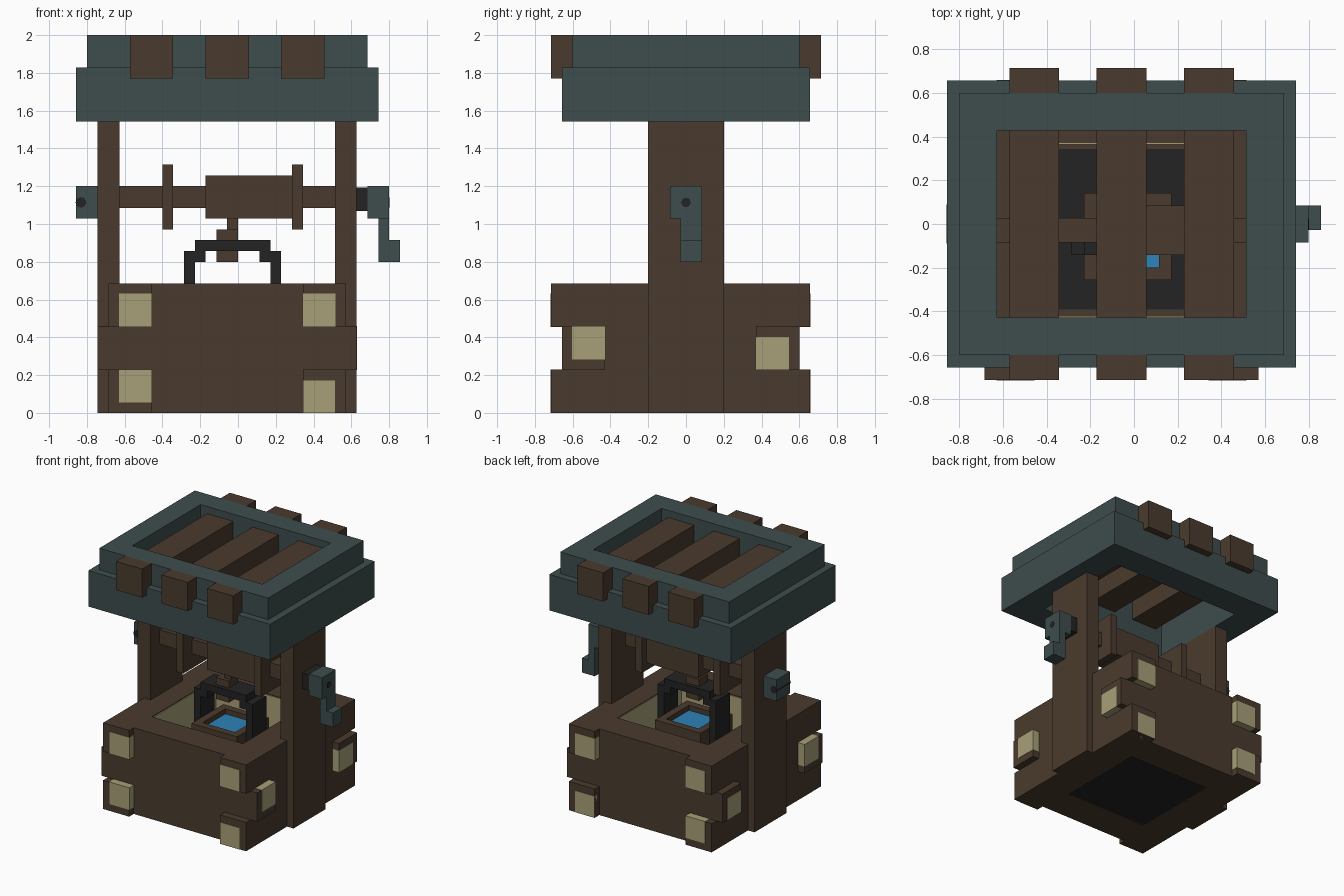
import bpy, bmesh
from math import pi
from mathutils import Matrix, Vector

old = bpy.data.objects.get("Cube")
if old:
    bpy.data.objects.remove(old, do_unlink=True)

U = 2 / 35                      # one block unit
ORIGIN = Vector((15, 12.5, 0))  # grid point that sits on the world origin


def pos(x, y, z):
    return (Vector((x, y, z)) - ORIGIN) * U


def material(name, rgb):
    col = [(c / 255 / 12.92) if c < 11 else ((c / 255 + 0.055) / 1.055) ** 2.4 for c in rgb]
    m = bpy.data.materials.new(name)
    m.use_nodes = True
    m.diffuse_color = (*col, 1)
    m.node_tree.nodes["Principled BSDF"].inputs["Base Color"].default_value = (*col, 1)
    return m


WOOD = material("dark wood", (74, 59, 46))
TEAL = material("slate teal", (62, 77, 77))
STONE = material("pale stone", (168, 160, 120))
IRON = material("black iron", (35, 35, 35))
WATER = material("blue water", (46, 130, 184))


def finish(name, bm, mat):
    bmesh.ops.recalc_face_normals(bm, faces=bm.faces)
    me = bpy.data.meshes.new(name)
    bm.to_mesh(me)
    bm.free()
    me.materials.append(mat)
    ob = bpy.data.objects.new(name, me)
    bpy.context.scene.collection.objects.link(ob)
    return ob


def box(name, mat, xs, ys, zs, grow=0.0):
    """Block spanning the given unit ranges."""
    lo = pos(xs[0] - grow, ys[0] - grow, zs[0] - grow)
    hi = pos(xs[1] + grow, ys[1] + grow, zs[1] + grow)
    bm = bmesh.new()
    bmesh.ops.create_cube(bm, size=1)
    for v in bm.verts:
        v.co = Vector([(lo[i] + hi[i]) / 2 + v.co[i] * (hi[i] - lo[i]) for i in range(3)])
    return finish(name, bm, mat)


def ring(name, mat, xs, ys, hole_x, hole_y, zs):
    """Rectangular frame with a rectangular hole."""
    bm = bmesh.new()

    def loop(rx, ry, z):
        corners = ((0, 0), (1, 0), (1, 1), (0, 1))
        return [bm.verts.new(pos(rx[i], ry[j], z)) for i, j in corners]

    loops = [loop(xs, ys, zs[0]), loop(xs, ys, zs[1]),
             loop(hole_x, hole_y, zs[1]), loop(hole_x, hole_y, zs[0])]
    for a, b in zip(loops, loops[1:] + loops[:1]):
        for k in range(4):
            n = (k + 1) % 4
            bm.faces.new((a[k], a[n], b[n], b[k]))
    return finish(name, bm, mat)


def rod(name, mat, centre, radius, length, axis):
    bm = bmesh.new()
    turn = Matrix.Rotation(pi / 2, 4, "Y" if axis == "x" else "X")
    bmesh.ops.create_cone(bm, cap_ends=True, segments=8, radius1=radius * U,
                          radius2=radius * U, depth=length * U,
                          matrix=Matrix.Translation(pos(*centre)) @ turn)
    return finish(name, bm, mat)


def flip(r, total, on):
    return (total - r[1], total - r[0]) if on else r


# Well body with open shaft
ring("well_body", WOOD, (3, 25), (1, 23), (7, 21), (5, 19), (0, 12))
ring("shaft_floor_rim", WOOD, (7, 21), (5, 19), (7.6, 20.4), (5.65, 18.5), (0, 1))
box("shaft_floor", IRON, (7.6, 20.4), (5.65, 18.5), (0.1, 0.9))
for mx in (False, True):
    box("shaft_lining_side", STONE, flip((7, 7.12), 28, mx), (5, 19), (1, 11.9))
for my in (False, True):
    box("shaft_lining_end", STONE, (7, 21), flip((5, 5.12), 24, my), (1, 11.9))

# Interlocking corner blocks with inlaid stones
for mx in (False, True):
    for my in (False, True):
        bx, sx = flip((3, 7), 28, mx), flip((4, 7), 28, mx)
        by = flip((0, 1), 24, my)
        for z, sz in ((8, 8), (0, 0 if mx else 1)):
            box("corner_block", WOOD, bx, by, (z, z + 4))
            box("corner_stone", STONE, sx, by, (sz, sz + 3), 0.04 if sz else 0.0)
            if not sz:
                box("corner_stone_face", STONE, sx, flip((-0.05, 0.5), 24, my), (sz, sz + 3))
        cx = flip((2, 3), 28, mx)
        box("side_block", WOOD, cx, flip((1, 5), 24, my), (4, 8))
        low = 4 if my else 5
        box("side_stone", STONE, cx, flip((2, 5), 24, my), (low, low + 3), 0.04)

# Posts
for mx in (False, True):
    box("post", WOOD, flip((2, 4), 28, mx), (9, 16), (0, 27))

# Roof frame, slats and beam ends
ring("roof_lower_frame", TEAL, (0, 28), (1, 24), (4, 24), (5, 20), (27, 32))
ring("roof_upper_frame", TEAL, (1, 27), (2, 23), (4, 24), (5, 20), (32, 35))
for x in (5, 12, 19):
    box("roof_slat", WOOD, (x, x + 4), (5, 20), (31, 34))
    for ends in ((0, 1), (24, 25)):
        box("beam_end", WOOD, (x, x + 4), ends, (31, 35))
    for ends in ((1, 2), (23, 24)):
        box("beam_neck", WOOD, (x, x + 4), ends, (32, 35))

# Winding axle, drum and discs
box("axle", WOOD, (4, 24), (11, 13), (19, 21))
box("drum", WOOD, (12, 20), (10, 14), (18, 22))
for x in (8, 20):
    box("drum_disc", WOOD, (x, x + 1), (9, 15), (17, 23))
box("rope", WOOD, (14, 15), (11, 12), (16, 18))
box("rope_knot", WOOD, (13, 15), (10.5, 12.5), (14, 17))

# Bucket with water and handle
ring("bucket", WOOD, (11, 18), (8, 15), (12, 17), (9, 14), (5, 11))
box("bucket_base", WOOD, (12, 17), (9, 14), (5, 6))
box("bucket_water", WATER, (12, 17), (9, 14), (6, 10.3))
box("handle_bar", IRON, (11, 18), (10, 13), (15, 16))
for mx in (False, True):
    box("handle_leg", IRON, flip((10, 11), 29, mx), (10, 13), (8, 15))
    box("handle_shoulder", IRON, flip((11, 12), 29, mx), (10, 13), (14, 15))

# Crank on the left side
box("crank_collar", IRON, (26, 27), (11, 14), (18.7, 20.9))
box("crank_hub", TEAL, (27, 29), (11, 14), (18, 21))
box("crank_arm", TEAL, (28, 29), (12, 14), (14, 18))
box("crank_grip", TEAL, (29, 30), (12, 14), (14, 16))
rod("crank_pin", IRON, (28, 12.5, 19.5), 0.45, 2.1, "x")

# Axle cap on the right side
box("axle_cap", TEAL, (0, 2), (11, 14), (18, 21))
rod("axle_cap_pin", IRON, (0.45, 12.5, 19.5), 0.5, 3.1, "y")
